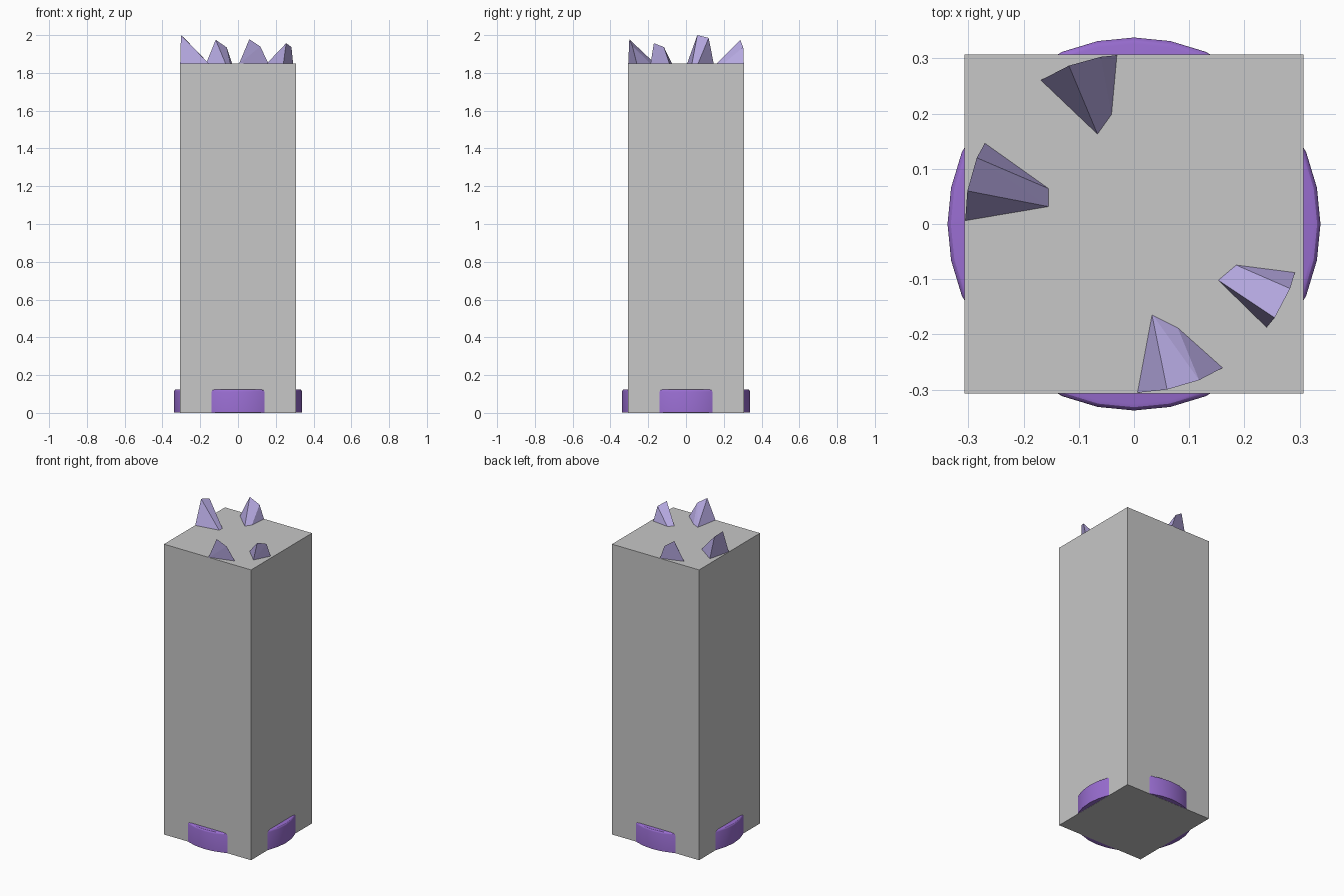
import bpy, bmesh

if "Cube" in bpy.data.objects:
    bpy.data.objects.remove(bpy.data.objects["Cube"])


def material(name, rgb):
    m = bpy.data.materials.new(name)
    m.diffuse_color = (*rgb, 1.0)
    m.use_nodes = True
    m.node_tree.nodes["Principled BSDF"].inputs["Base Color"].default_value = m.diffuse_color
    return m


grey = material("grey", (0.57, 0.57, 0.57))
purple = material("purple", (0.32, 0.155, 0.64))
lilac = material("lilac", (0.47, 0.40, 0.76))

TOP = 1.85      # height of the pillar
HALF = 0.307    # half width of the pillar

# Square pillar
bpy.ops.mesh.primitive_cube_add(size=1, location=(0, 0, TOP / 2))
pillar = bpy.context.object
pillar.name = "pillar"
pillar.scale = (2 * HALF, 2 * HALF, TOP)
bpy.ops.object.transform_apply(location=False, rotation=False, scale=True)
pillar.data.materials.append(grey)

# Round base disc that pokes out of all four sides, with a softened top rim
bottom, height = 0.001, 0.125
bpy.ops.mesh.primitive_cylinder_add(vertices=32, radius=0.338, depth=height - bottom,
                                    location=(0, 0, (height + bottom) / 2))
disc = bpy.context.object
disc.name = "base_disc"
disc.data.materials.append(purple)
bm = bmesh.new()
bm.from_mesh(disc.data)
rim = [e for e in bm.edges if all(v.co.z > 0 for v in e.verts)]
bmesh.ops.bevel(bm, geom=rim, offset=0.012, segments=3, profile=0.5, affect='EDGES')
bm.to_mesh(disc.data)
bm.free()
bpy.ops.object.shade_smooth_by_angle()


def crystal(name, base, ridge):
    """Faceted shard: hull of a four-cornered foot and a two-point ridge."""
    bm = bmesh.new()
    for x, y in base:
        bm.verts.new((x, y, TOP - 0.003))
    for p in ridge:
        bm.verts.new(p)
    bmesh.ops.convex_hull(bm, input=list(bm.verts))
    bmesh.ops.recalc_face_normals(bm, faces=list(bm.faces))
    me = bpy.data.meshes.new(name)
    bm.to_mesh(me)
    bm.free()
    me.materials.append(lilac)
    ob = bpy.data.objects.new(name, me)
    bpy.context.collection.objects.link(ob)


# Four crystals leaning outward from the top
crystal("back_crystal",
        [(-0.17, 0.26), (-0.065, 0.16), (-0.04, 0.195), (-0.03, 0.306)],
        [(-0.118, 0.287, 1.975), (-0.06, 0.303, 1.935)])
crystal("left_crystal",
        [(-0.306, 0.005), (-0.152, 0.031), (-0.152, 0.063), (-0.27, 0.147)],
        [(-0.302, 0.06, 2.0), (-0.285, 0.12, 1.985)])
crystal("right_crystal",
        [(0.15, -0.10), (0.182, -0.073), (0.292, -0.087), (0.24, -0.188)],
        [(0.255, -0.17, 1.957), (0.283, -0.117, 1.937)])
crystal("front_crystal",
        [(0.032, -0.162), (0.078, -0.185), (0.162, -0.26), (0.005, -0.306)],
        [(0.06, -0.30, 1.978), (0.118, -0.283, 1.94)])
